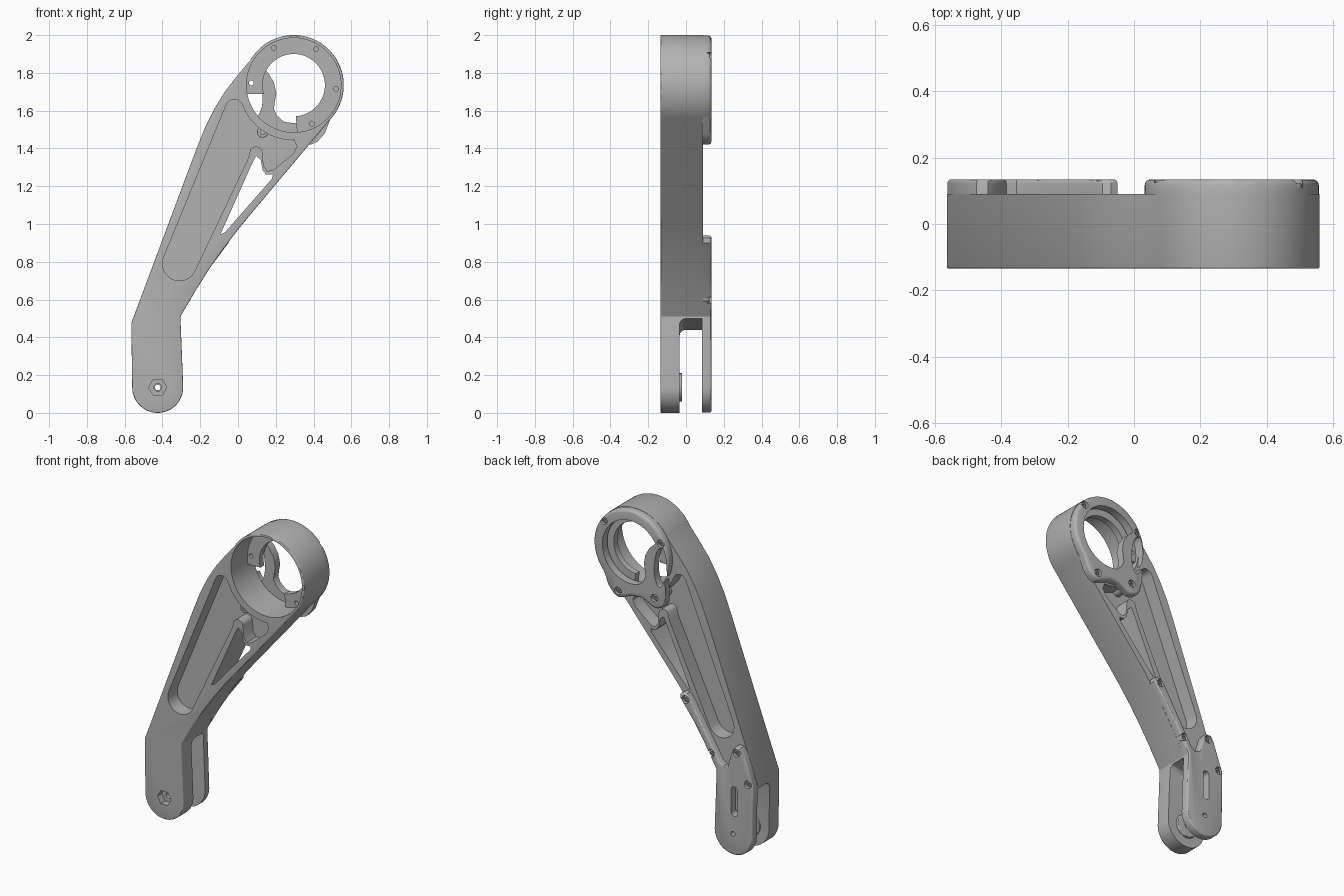
import bpy, bmesh
from math import sin, cos, radians, pi

if "Cube" in bpy.data.objects:
    bpy.data.objects.remove(bpy.data.objects["Cube"])

grey = bpy.data.materials.new("plain grey")
grey.use_nodes = True
grey.diffuse_color = (0.45, 0.45, 0.45, 1)
grey.node_tree.nodes["Principled BSDF"].inputs["Base Color"].default_value = grey.diffuse_color

FRONT, BACK, COVER = -0.135, 0.09, 0.135
HEAD, FOOT = (0.295, 1.735), (-0.425, 0.135)


def arc(centre, r, start, end, n=24):
    """Points on an arc in the x-z plane, angles in degrees."""
    angles = [radians(start + (end - start) * i / n) for i in range(n + 1)]
    return [(centre[0] + r * cos(a), centre[1] + r * sin(a)) for a in angles]


def circle(centre, r, n=32):
    return arc(centre, r, 0, 360 * (n - 1) / n, n - 1)


def rounded(pts, steps=3):
    """Soften a closed polygon by corner cutting."""
    for _ in range(steps):
        out = []
        for a, b in zip(pts, pts[1:] + pts[:1]):
            out += [(a[0] * .78 + b[0] * .22, a[1] * .78 + b[1] * .22),
                    (a[0] * .22 + b[0] * .78, a[1] * .22 + b[1] * .78)]
        pts = out
    return pts


def prism(name, pts, y0, y1, front_bevel=0, back_bevel=0):
    """Extrude an x-z profile along y, with softened front or back rim."""
    bm = bmesh.new()
    face = bm.faces.new([bm.verts.new((x, y0, z)) for x, z in pts])
    new = bmesh.ops.extrude_face_region(bm, geom=[face])["geom"]
    bmesh.ops.translate(bm, vec=(0, y1 - y0, 0),
                        verts=[g for g in new if isinstance(g, bmesh.types.BMVert)])
    bmesh.ops.recalc_face_normals(bm, faces=bm.faces)
    for y, width in ((y0, front_bevel), (y1, back_bevel)):
        if width:
            rim = [e for e in bm.edges if all(abs(v.co.y - y) < 1e-5 for v in e.verts)]
            bmesh.ops.bevel(bm, geom=rim, offset=width, segments=3, profile=0.5, affect='EDGES')
    mesh = bpy.data.meshes.new(name)
    bm.to_mesh(mesh)
    bm.free()
    mesh.materials.append(grey)
    obj = bpy.data.objects.new(name, mesh)
    bpy.context.collection.objects.link(obj)
    return obj


def cut(target, pts, y0, y1, **bevels):
    """Subtract a prism from the target."""
    tool = prism("cutter", pts, y0, y1, **bevels)
    tool.hide_render = True
    mod = target.modifiers.new("cut", 'BOOLEAN')
    mod.operation, mod.solver, mod.object = 'DIFFERENCE', 'EXACT', tool
    bpy.context.view_layer.objects.active = target
    bpy.ops.object.modifier_apply(modifier=mod.name)
    bpy.data.objects.remove(tool)


# Main arm body
outline = (arc(HEAD, 0.265, -42, 150, 48)
           + [(0.0, 1.79), (-0.07, 1.7), (-0.125, 1.61), (-0.175, 1.51), (-0.225, 1.385),
              (-0.565, 0.475)]
           + arc(FOOT, 0.135, 180, 360)
           + [(-0.305, 0.51), (-0.22, 0.655), (-0.15, 0.765), (-0.08, 0.865), (0.0, 0.97),
              (0.07, 1.055)])
body = prism("arm_body", outline, FRONT, BACK, front_bevel=0.006)

# Head bore, fork gap and axle bolt recess
cut(body, circle(HEAD, 0.25, 64), -0.2, 0.2)
cut(body, [(-0.8, -0.2), (0.1, -0.2), (0.1, 0.54), (-0.305, 0.5), (-0.56, 0.44), (-0.8, 0.44)],
    -0.035, 0.2, front_bevel=0.035)
cut(body, circle(FOOT, 0.048, 6), -0.2, FRONT + 0.045)
cut(body, circle(FOOT, 0.02, 20), -0.2, 0.0)

# Long pocket on both faces, leaving a thin web
pocket = (arc((-0.31, 0.79), 0.09, 155, 335, 16)
          + [(0.055, 1.35)] + arc((0.095, 1.375), 0.035, 150, 10, 8)
          + [(0.135, 1.31), (0.155, 1.28), (0.185, 1.285), (0.29, 1.37), (0.312, 1.41),
             (0.295, 1.45)]
          + arc(HEAD, 0.292, 270, 212, 14)
          + arc((-0.02, 1.615), 0.045, 30, 155, 8))
cut(body, pocket, -0.2, -0.04)
cut(body, pocket, 0.0, 0.2)

# Slim triangular window
window = [(-0.093, 0.945), (0.07, 1.31), (0.095, 1.36), (0.12, 1.34), (0.13, 1.285),
          (0.15, 1.262), (0.185, 1.262), (0.18, 1.24), (-0.07, 0.955)]
cut(body, window, -0.2, 0.2)

# Washer inside the fork
washer = prism("axle_washer", circle(FOOT, 0.075), -0.04, -0.02, back_bevel=0.005)
cut(washer, circle(FOOT, 0.02, 20), -0.1, 0.1)

# Motor flange inside the head, open at the lower left
flange = prism("motor_flange", arc(HEAD, 0.252, -86, 191, 56) + arc(HEAD, 0.165, 196, -86, 56),
               0.03, 0.07)
for angle in (118, 58, -5, -65, 177):
    cut(flange, circle(arc(HEAD, 0.225, angle, angle, 1)[0], 0.013, 16), -0.1, 0.2)

# Head cover with curved inner strut
cover_outline = (arc(HEAD, 0.263, -42, 205, 56)
                 + [(0.055, 1.56), (0.055, 1.47)] + arc((0.125, 1.49), 0.07, 190, 290, 10)
                 + [(0.22, 1.46), (0.29, 1.455), (0.35, 1.43), (0.385, 1.42), (0.42, 1.435),
                    (0.46, 1.48)])
cover = prism("head_cover", cover_outline, 0.085, COVER, back_bevel=0.018)
opening = arc(HEAD, 0.2, 150, -105, 48) + [(0.205, 1.575), (0.19, 1.61), (0.195, 1.65),
                                           (0.203, 1.69), (0.19, 1.75), (0.16, 1.8)]
cut(cover, opening, 0, 0.3)
cut(cover, rounded([(0.065, 1.83), (0.11, 1.8), (0.13, 1.71), (0.13, 1.62), (0.095, 1.55),
                    (0.05, 1.62), (0.04, 1.73)]), 0, 0.3)

# Forked cover over the foot
foot_outline = (arc(FOOT, 0.134, 180, 360)
                + [(-0.305, 0.51), (-0.22, 0.657), (-0.15, 0.767), (-0.05, 0.9), (-0.05, 0.925),
                   (-0.07, 0.938), (-0.095, 0.935), (-0.125, 0.9), (-0.325, 0.57), (-0.355, 0.545),
                   (-0.385, 0.555), (-0.415, 0.66), (-0.44, 0.69), (-0.475, 0.69), (-0.497, 0.655),
                   (-0.563, 0.475)])
foot = prism("foot_cover", foot_outline, 0.085, COVER, back_bevel=0.012)
cut(foot, circle(FOOT, 0.015, 20), 0, 0.3)
cut(foot, arc((-0.435, 0.415), 0.022, 0, 180, 10) + arc((-0.435, 0.27), 0.022, 180, 360, 10), 0, 0.3)

# Recessed cover screws with hex sockets
places = [(cover, p) for p in ((0.485, 1.885), (0.385, 1.465), (0.085, 1.845), (0.128, 1.487))]
places += [(foot, p) for p in ((-0.09, 0.9), (-0.27, 0.605), (-0.45, 0.655), (-0.53, 0.475))]
for plate, spot in places:
    cut(plate, circle(spot, 0.024, 24), 0.11, 0.2)
    screw = prism("cover_screw", circle(spot, 0.02, 20), 0.09, 0.124, back_bevel=0.005)
    cut(screw, circle(spot, 0.01, 6), 0.112, 0.2)

# Screw boss beside the bore
boss = prism("screw_boss", circle((0.13, 1.487), 0.03), -0.125, 0.09, front_bevel=0.005)
cut(boss, circle((0.13, 1.487), 0.014, 6), -0.2, -0.09)

# Smooth shading with crisp edges
for obj in bpy.context.collection.objects:
    if obj.type == 'MESH' and grey.name in obj.data.materials:
        bpy.ops.object.select_all(action='DESELECT')
        obj.select_set(True)
        bpy.context.view_layer.objects.active = obj
        bpy.ops.object.shade_smooth_by_angle(angle=radians(30))
